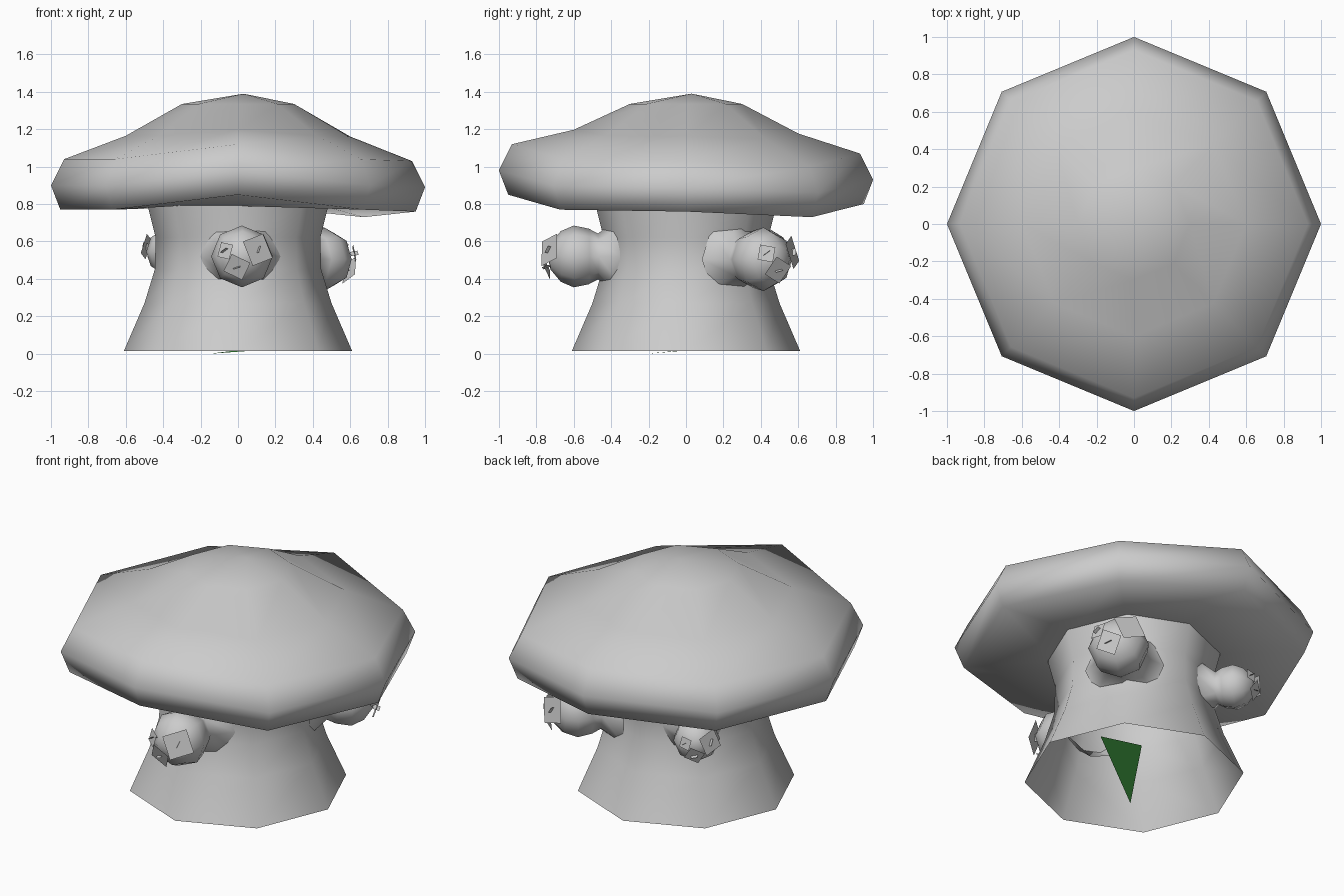
import bpy, bmesh, math
from mathutils import Vector

cube = bpy.data.objects.get("Cube")
if cube:
    bpy.data.objects.remove(cube)

SIDES = 8


def material(name, colour):
    m = bpy.data.materials.new(name)
    m.use_nodes = True
    m.diffuse_color = colour
    m.node_tree.nodes["Principled BSDF"].inputs["Base Color"].default_value = colour
    return m


grey = material("plain grey", (0.6, 0.6, 0.6, 1))
green = material("leaf green", (0.09, 0.6, 0.1, 1))


def finish(name, bm, mat, smooth=True):
    mesh = bpy.data.meshes.new(name)
    bm.to_mesh(mesh)
    bm.free()
    mesh.materials.append(mat)
    for p in mesh.polygons:
        p.use_smooth = smooth
    obj = bpy.data.objects.new(name, mesh)
    bpy.context.collection.objects.link(obj)
    return obj


def loft(name, rings, tip=None):
    """Skin a list of point rings, closed by an optional tip point."""
    bm = bmesh.new()
    loops = [[bm.verts.new(p) for p in ring] for ring in rings]
    for a, b in zip(loops, loops[1:]):
        for i in range(SIDES):
            j = (i + 1) % SIDES
            bm.faces.new((a[i], a[j], b[j], b[i]))
    if tip is not None:
        t = bm.verts.new(tip)
        for i in range(SIDES):
            bm.faces.new((loops[-1][i], loops[-1][(i + 1) % SIDES], t))
    bmesh.ops.recalc_face_normals(bm, faces=bm.faces[:])
    return finish(name, bm, grey)


def spoke(i):
    a = math.tau * i / SIDES
    return Vector((math.cos(a), math.sin(a), 0))


# Stem: flared octagonal tube, open at the foot
stem_profile = [(0.61, 0.015), (0.5, 0.27), (0.445, 0.45), (0.44, 0.62), (0.48, 0.78), (0.48, 0.84)]
loft("stem", [[spoke(i) * r + Vector((0, 0, z)) for i in range(SIDES)] for r, z in stem_profile])

# Cap: octagonal dome whose rim waves up and down
wave = [-0.01, -0.04, 0.03, 0, 0, 0, 0.08, 0]
cap_profile = [(0.45, 0.79, 0), (0.95, 0.77, 1), (1, 0.9, 1), (0.93, 1.04, 1), (0.6, 1.165, 0.4), (0.3, 1.335, 0)]
loft("cap", [[spoke(i) * r + Vector((0, 0, z + w * wave[i])) for i in range(SIDES)]
             for r, z, w in cap_profile], Vector((0.03, 0.03, 1.39)))


def plate(name, centre, normal, size, turn):
    """Thin square scale with a small upright sliver at its middle."""
    q = normal.to_track_quat("Z", "Y")
    bm = bmesh.new()

    def quad(points):
        bm.faces.new([bm.verts.new(centre + q @ Vector(p)) for p in points])

    h = size / math.sqrt(2)
    quad([(h * math.cos(turn + k * math.pi / 2), h * math.sin(turn + k * math.pi / 2), 0) for k in range(4)])
    c, s, t = math.cos(turn) * 0.02, math.sin(turn) * 0.02, 0.02
    quad([(-c, -s, -t), (c, s, -t), (c, s, t), (-c, -s, t)])
    finish(name, bm, grey, False)


# Buds: necked knobs growing sideways out of the stem
bud_profile = [(-0.24, 1.3), (-0.13, 0.74), (-0.08, 0.9), (0, 1), (0.07, 0.82), (0.125, 0.42)]
scales = [(-0.62, 0.2, 0.08, 0.6), (0.5, 0.22, 0.14, 1.1), (-0.18, -0.32, 0.11, 0.3)]


def bud(name, angle, reach, height, radius):
    out = Vector((math.cos(angle), math.sin(angle), 0))
    side = Vector((-out.y, out.x, 0))
    up = Vector((0, 0, 1))
    centre = out * reach + up * height
    k = radius / 0.165
    rings = []
    for d, r in bud_profile:
        ring = []
        for i in range(SIDES):
            p = spoke(i)
            ring.append(centre + out * d * k + (side * p.x + up * p.y) * r * radius)
        rings.append(ring)
    loft(name, rings, centre + out * 0.14 * k)
    for n, (u, v, size, turn) in enumerate(scales):
        normal = (out + side * u * 1.2 + up * v * 1.2).normalized()
        plate(f"{name}_scale_{n + 1}", centre + normal * radius * 0.97, normal, size * k, turn)


bud("front_bud", math.radians(-88), 0.6, 0.52, 0.165)
bud("right_bud", math.radians(42), 0.62, 0.505, 0.17)
bud("back_bud", math.radians(131), 0.57, 0.545, 0.13)

# Leaf: single green triangle lying under the stem
bm = bmesh.new()
bm.faces.new([bm.verts.new(p) for p in ((0.41, 0.2, 0.04), (-0.15, -0.21, 0), (0.17, 0.27, 0.04))])
finish("leaf_scrap", bm, green, False)
